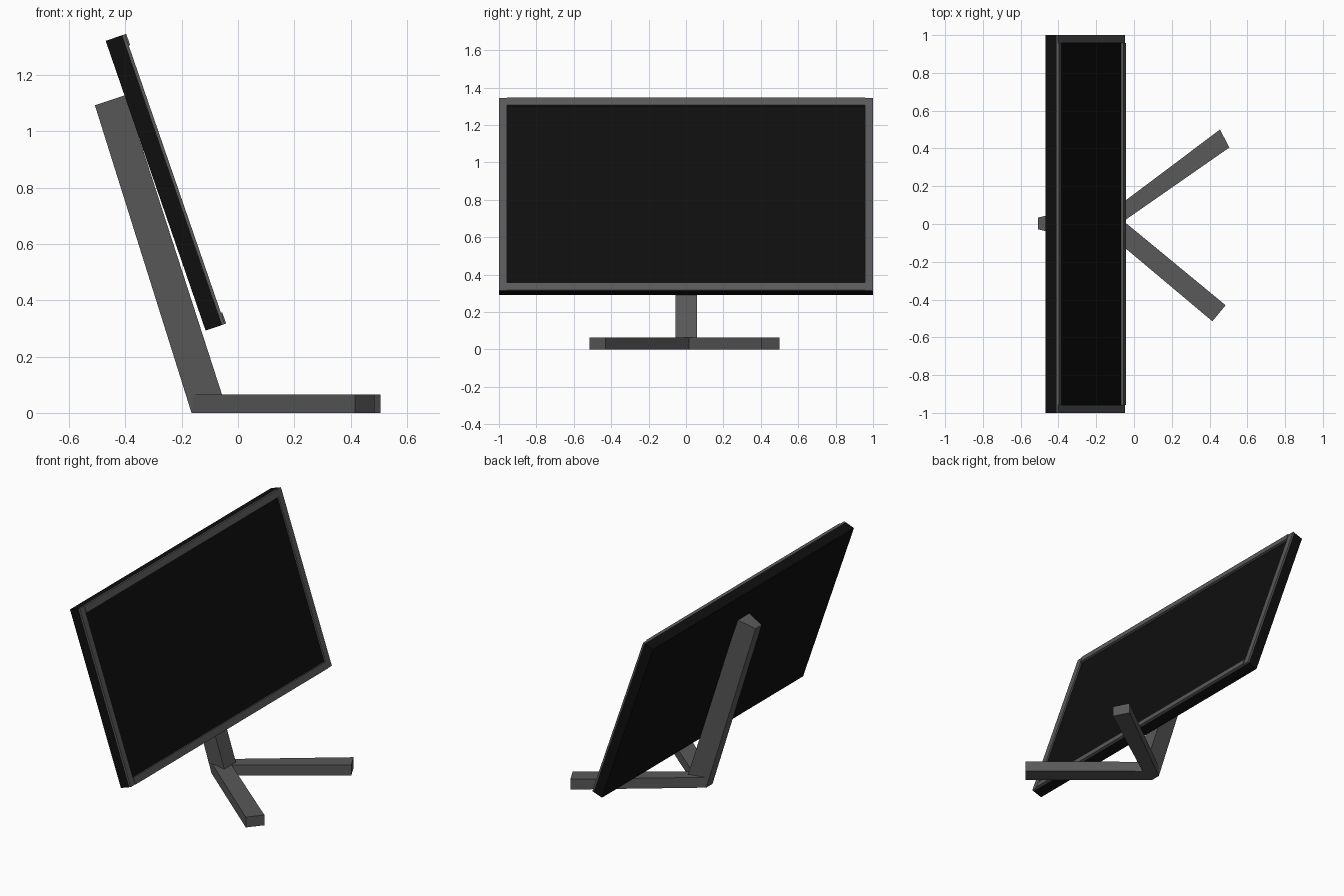
import bpy, bmesh
from mathutils import Matrix, Vector

cube = bpy.data.objects.get("Cube")
if cube:
    bpy.data.objects.remove(cube, do_unlink=True)


def material(name, value):
    m = bpy.data.materials.new(name)
    m.use_nodes = True
    colour = (value, value, value, 1)
    m.diffuse_color = colour
    m.node_tree.nodes["Principled BSDF"].inputs["Base Color"].default_value = colour
    return m


GREY = material("dark grey", 0.1)
BLACK = material("black", 0.0045)


def loft(name, lower, upper, mat):
    """Solid between two matching outlines."""
    bm = bmesh.new()
    a = [bm.verts.new(p) for p in lower]
    b = [bm.verts.new(p) for p in upper]
    bm.faces.new(a)
    bm.faces.new(b)
    for i in range(len(a)):
        j = (i + 1) % len(a)
        bm.faces.new((a[i], a[j], b[j], b[i]))
    bmesh.ops.recalc_face_normals(bm, faces=bm.faces)
    mesh = bpy.data.meshes.new(name)
    bm.to_mesh(mesh)
    bm.free()
    mesh.materials.append(mat)
    obj = bpy.data.objects.new(name, mesh)
    bpy.context.collection.objects.link(obj)
    return obj


# Leaning frame: local x is out of the screen, local z is up the panel
TILT = Matrix.Translation((-0.115, 0, 0.292)) @ Matrix.Rotation(-0.332, 4, "Y")
HEIGHT, BACK, RIM = 1.088, 0.062, 0.042


def panel_box(name, x, y, z, mat):
    rect = [(x[0], y[0]), (x[1], y[0]), (x[1], y[1]), (x[0], y[1])]
    ends = [[TILT @ Vector((px, py, h)) for px, py in rect] for h in z]
    return loft(name, ends[0], ends[1], mat)


# Panel body with the screen as its front face
panel_box("screen_panel", (0, BACK), (-1, 1), (0, HEIGHT), BLACK)

# Raised bezel
for side, y in (("right", (-1, RIM - 1)), ("left", (1 - RIM, 1))):
    panel_box(side + "_bezel", (BACK, BACK + 0.010), y, (0, HEIGHT), GREY)
for end, z in (("bottom", (0, RIM)), ("top", (HEIGHT - RIM, HEIGHT))):
    panel_box(end + "_bezel", (BACK, BACK + 0.015), (RIM - 1, 1 - RIM), z, GREY)


# Leaning post, narrower at the back
def post_section(back, front):
    return [(back[0], -0.028, back[1]), (front[0], -0.055, front[1]),
            (front[0], 0.06, front[1]), (back[0], 0.034, back[1])]


loft("stand_post", post_section((-0.165, 0), (-0.052, 0.05)),
     post_section((-0.508, 1.092), (-0.40, 1.128)), GREY)

# Two splayed feet joined in a V
outline = [(-0.165, 0.034), (0.455, 0.5), (0.505, 0.405), (-0.055, 0.015),
           (0.485, -0.43), (0.415, -0.515), (-0.165, -0.028)]
loft("stand_feet", [(x, y, 0) for x, y in outline],
     [(x, y, 0.065) for x, y in outline], GREY)
